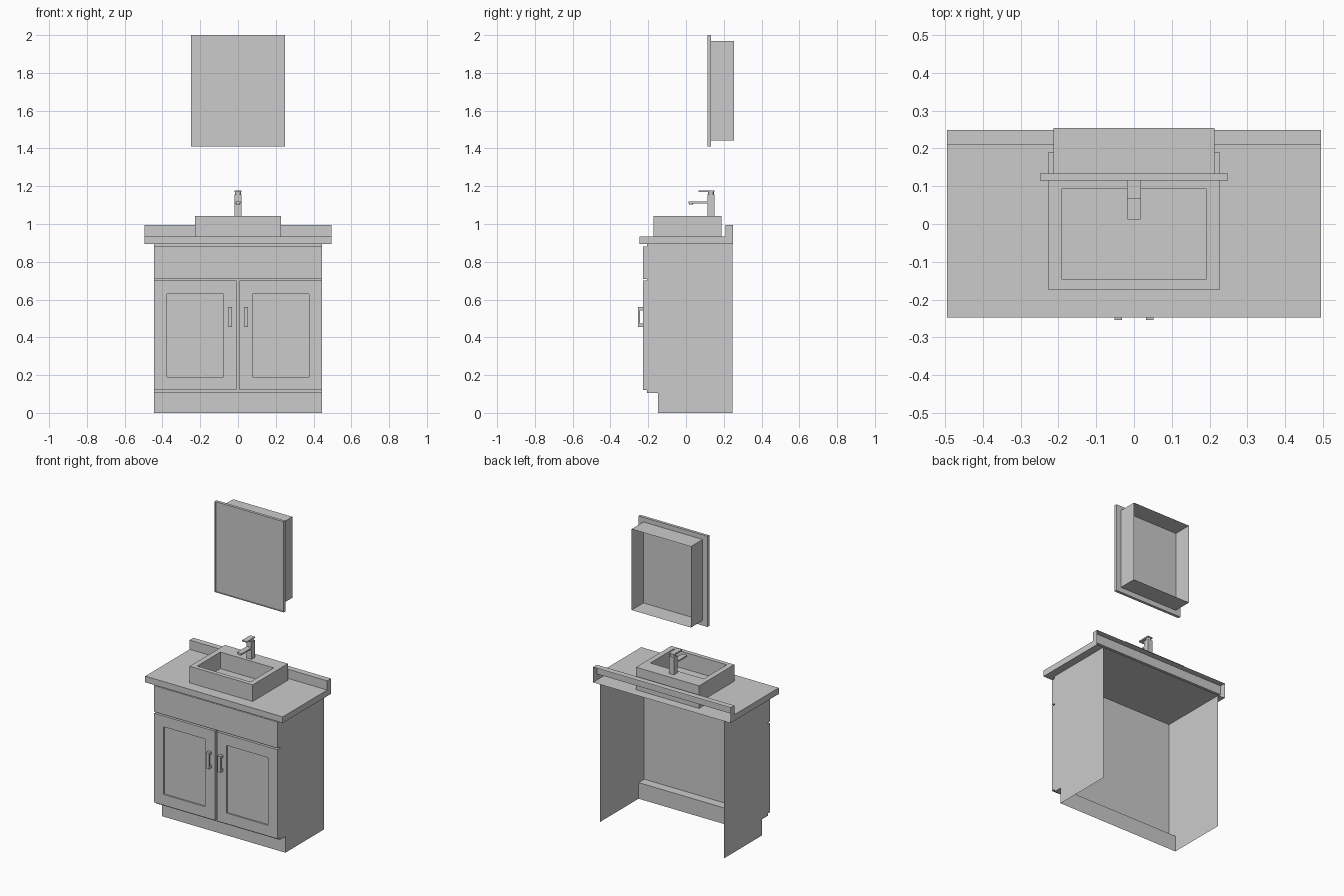
import bpy, bmesh
from mathutils import Matrix

if "Cube" in bpy.data.objects:
    bpy.data.objects.remove(bpy.data.objects["Cube"])


def finish(name, bm):
    bmesh.ops.recalc_face_normals(bm, faces=bm.faces)
    me = bpy.data.meshes.new(name)
    bm.to_mesh(me)
    bm.free()
    ob = bpy.data.objects.new(name, me)
    bpy.context.collection.objects.link(ob)
    return ob


def prism(name, profile, x0, x1, skip=()):
    """Extrude a (y, z) profile along x, leaving out the side faces in skip."""
    bm = bmesh.new()
    a = [bm.verts.new((x0, y, z)) for y, z in profile]
    b = [bm.verts.new((x1, y, z)) for y, z in profile]
    n = len(profile)
    bm.faces.new(a)
    bm.faces.new(b[::-1])
    for i in range(n):
        if i not in skip:
            j = (i + 1) % n
            bm.faces.new((a[i], b[i], b[j], a[j]))
    return finish(name, bm)


def box(name, x0, x1, y0, y1, z0, z1, skip=()):
    """Box; side order is bottom 0, back 1, top 2, front 3."""
    return prism(name, [(y0, z0), (y1, z0), (y1, z1), (y0, z1)], x0, x1, skip)


def recessed(name, outer, inner, axis, top, floor):
    """Box whose face at 'top' along axis has a straight-walled recess down to 'floor'."""
    ob = box(name, *outer)
    bm = bmesh.new()
    bm.from_mesh(ob.data)
    face = next(f for f in bm.faces if all(abs(v.co[axis] - top) < 1e-5 for v in f.verts))
    others = [i for i in range(3) if i != axis]
    mid = [(outer[2 * i] + outer[2 * i + 1]) / 2 for i in range(3)]
    bmesh.ops.inset_region(bm, faces=[face], thickness=0.002)
    for v in face.verts:
        for k, i in enumerate(others):
            v.co[i] = inner[2 * k + (v.co[i] > mid[i])]
    # extrude the recess floor inward
    new = bmesh.ops.extrude_discrete_faces(bm, faces=[face])["faces"][0]
    for v in new.verts:
        v.co[axis] = floor
    bmesh.ops.recalc_face_normals(bm, faces=bm.faces)
    bm.to_mesh(ob.data)
    bm.free()
    return ob


def cylinder(name, r, x, y, z0, z1, n=24):
    bm = bmesh.new()
    bmesh.ops.create_cone(bm, cap_ends=True, segments=n, radius1=r, radius2=r, depth=z1 - z0,
                          matrix=Matrix.Translation((x, y, (z0 + z1) / 2)))
    ob = finish(name, bm)
    for p in ob.data.polygons:
        p.use_smooth = len(p.vertices) == 4
    return ob


# Cabinet shell: open back, bottom and top, with toe kick
prism("cabinet", [(-.148, 0), (.247, 0), (.247, .895), (-.206, .895), (-.206, .105), (-.148, .105)],
      -.445, .445, skip=(0, 1, 2))

# Countertop with backsplash, open at the back
prism("countertop", [(-.247, .895), (.249, .895), (.249, .995), (.21, .995), (.21, .935), (-.247, .935)],
      -.495, .495, skip=(1,))

# Drawer front, doors with recessed panels, and bar handles
box("drawer_front", -.445, .445, -.228, -.206, .71, .88)
for side, s in (("left", -1), ("right", 1)):
    xs = sorted((s * .007, s * .445))
    ins = sorted((s * .077, s * .377))
    recessed(side + "_door", (*xs, -.228, -.206, .12, .70), (*ins, .19, .63), 1, -.228, -.219)
    hx = sorted((s * .032, s * .052))
    prism(side + "_handle", [(-.228, .455), (-.254, .455), (-.254, .56), (-.228, .56),
                             (-.228, .543), (-.243, .543), (-.243, .472), (-.228, .472)], *hx)

# Vessel sink and drain
recessed("sink", (-.227, .227, -.173, .189, .896, 1.043), (-.192, .192, -.145, .093), 2, 1.043, .912)
cylinder("drain", .022, 0, .03, .912, .922)

# Faucet
box("faucet_body", -.018, .018, .114, .15, 1.043, 1.155)
cylinder("faucet_neck", .015, 0, .132, 1.155, 1.169)
box("faucet_lever", -.018, .018, .066, .15, 1.169, 1.177)
box("faucet_spout", -.017, .017, .012, .114, 1.109, 1.119)
cylinder("faucet_nozzle", .011, 0, .026, 1.103, 1.109)

# Mirror cabinet: open-backed case with a slightly recessed mirror door
box("mirror_case", -.213, .213, .133, .254, 1.443, 1.97, skip=(1,))
recessed("mirror_door", (-.248, .248, .115, .133, 1.41, 2.0), (-.244, .244, 1.414, 1.996), 1, .115, .12)
